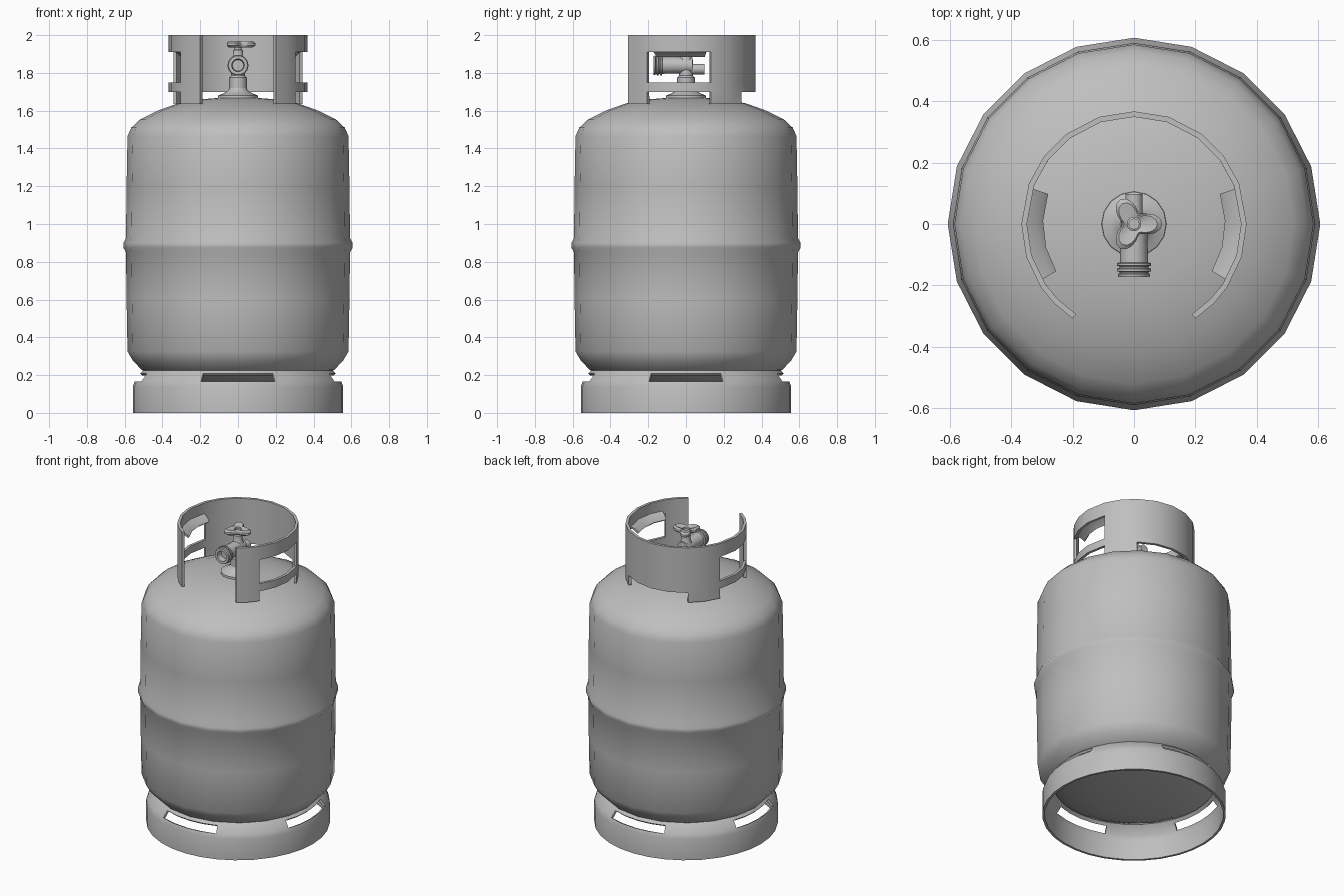
import bpy, bmesh, math
from mathutils import Matrix

if "Cube" in bpy.data.objects:
    bpy.data.objects.remove(bpy.data.objects["Cube"])

steel = bpy.data.materials.new("grey steel")
steel.diffuse_color = (0.52, 0.52, 0.52, 1)
steel.use_nodes = True
steel.node_tree.nodes["Principled BSDF"].inputs["Base Color"].default_value = steel.diffuse_color


def finish(name, bm, thickness=0, angle=35):
    """Turn a bmesh into a named, shaded object; thicken it inwards if asked."""
    me = bpy.data.meshes.new(name)
    bm.to_mesh(me)
    bm.free()
    ob = bpy.data.objects.new(name, me)
    bpy.context.collection.objects.link(ob)
    me.materials.append(steel)
    bpy.ops.object.select_all(action='DESELECT')
    ob.select_set(True)
    bpy.context.view_layer.objects.active = ob
    if thickness:
        mod = ob.modifiers.new("thickness", 'SOLIDIFY')
        mod.thickness = thickness
        mod.offset = -1
        bpy.ops.object.modifier_apply(modifier=mod.name)
    bpy.ops.object.shade_smooth_by_angle(angle=math.radians(angle))
    return ob


def wall(bm, angles, rows, keep=lambda a, z: True):
    """Grid of quads around z: angles in degrees, rows of (radius, height)."""
    grid = [[bm.verts.new((r * math.cos(math.radians(a)), r * math.sin(math.radians(a)), z))
             for r, z in rows] for a in angles]
    for i in range(len(angles) - 1):
        for j in range(len(rows) - 1):
            if keep((angles[i] + angles[i + 1]) / 2, j):
                bm.faces.new((grid[i][j], grid[i + 1][j], grid[i + 1][j + 1], grid[i][j + 1]))
    bmesh.ops.delete(bm, geom=[v for v in bm.verts if not v.link_faces], context='VERTS')
    bmesh.ops.remove_doubles(bm, verts=bm.verts, dist=1e-5)


def lathe(name, profile, sides, matrix=None):
    bm = bmesh.new()
    wall(bm, [360 * i / sides for i in range(sides + 1)], profile)
    bmesh.ops.recalc_face_normals(bm, faces=bm.faces)
    if matrix:
        bm.transform(matrix)
    return finish(name, bm)


# Tank body with a raised weld seam around the middle
lathe("tank_body", [
    (0, 0.14), (0.28, 0.16), (0.43, 0.19), (0.51, 0.228), (0.555, 0.275), (0.585, 0.325),
    (0.59, 0.6), (0.593, 0.85), (0.607, 0.875), (0.607, 0.9), (0.593, 0.925),
    (0.59, 1.2), (0.585, 1.465), (0.565, 1.51), (0.52, 1.552), (0.42, 1.602),
    (0.32, 1.638), (0.2, 1.66), (0, 1.675)], 20)

# Foot ring with four slots under the tank
bm = bmesh.new()
ring_angles = [q * 90 + a for q in range(4) for a in (-21, -10.5, 0, 10.5, 21, 33, 45, 57)] + [339]
wall(bm, ring_angles, [(0.557, 0), (0.557, 0.14), (0.547, 0.167), (0.517, 0.208), (0.5, 0.225)],
     lambda a, j: j != 2 or abs((a + 45) % 90 - 45) > 21)
finish("foot_ring", bm, 0.015)

# Collar guard: open at the front, two side windows, four legs
half = [-57, -45, -34, -17, 0, 21, 37, 53, 72, 90]
collar_angles = half + [180 - a for a in reversed(half[:-1])]


def collar_keep(a, j):
    side = a if a < 90 else 180 - a
    if -34 < side < 21:
        return j in (1, 3)
    return j > 0 or side < 53


bm = bmesh.new()
wall(bm, collar_angles,
     [(0.367, 1.635), (0.367, 1.70), (0.367, 1.75), (0.367, 1.91), (0.367, 2.0)], collar_keep)
finish("collar_guard", bm, 0.018)

# Grip lips folded inwards above the side windows
for side, angles in (("right", [-31, -15, 2, 19]), ("left", [161, 178, 195, 211])):
    bm = bmesh.new()
    wall(bm, angles, [(0.305, 1.885), (0.325, 1.905), (0.36, 1.922)])
    finish("grip_lip_" + side, bm, 0.012)

# Valve base, neck and stem
lathe("valve_base", [(0, 1.655), (0.107, 1.655), (0.105, 1.68), (0.075, 1.692),
                     (0.05, 1.71), (0.042, 1.73), (0, 1.73)], 16)
lathe("valve_neck", [(0, 1.72), (0.047, 1.72), (0.047, 1.775), (0.036, 1.785),
                     (0.036, 1.87), (0.027, 1.885), (0.027, 1.92), (0.018, 1.925),
                     (0.018, 1.95), (0, 1.95)], 12)

# Outlet facing forward with ribs, and relief stub facing back
forward = Matrix.Translation((0, 0, 1.84)) @ Matrix.Rotation(math.radians(90), 4, 'X')
lathe("outlet", [(0, -0.035), (0.042, -0.035), (0.046, 0.125), (0.055, 0.128), (0.055, 0.136),
                 (0.047, 0.138), (0.047, 0.143), (0.056, 0.146), (0.056, 0.154), (0.047, 0.156),
                 (0.047, 0.160), (0.053, 0.163), (0.051, 0.172), (0.034, 0.172),
                 (0.03, 0.135), (0, 0.135)], 14, forward)
backward = Matrix.Translation((0, 0, 1.82)) @ Matrix.Rotation(math.radians(-90), 4, 'X')
lathe("relief_stub", [(0, 0), (0.028, 0), (0.028, 0.097), (0, 0.097)], 12, backward)

# Three-lobed handwheel with a centre hole
wheel = lathe("handwheel", [(0.022, 1.94), (0.05, 1.935), (0.06, 1.944), (0.06, 1.958),
                            (0.05, 1.968), (0.022, 1.96), (0.022, 1.94)], 30)
for v in wheel.data.vertices:
    if math.hypot(v.co.x, v.co.y) > 0.03:
        f = 1.08 + 0.45 * math.cos(3 * math.atan2(v.co.y, v.co.x))
        v.co.x *= f
        v.co.y *= f
